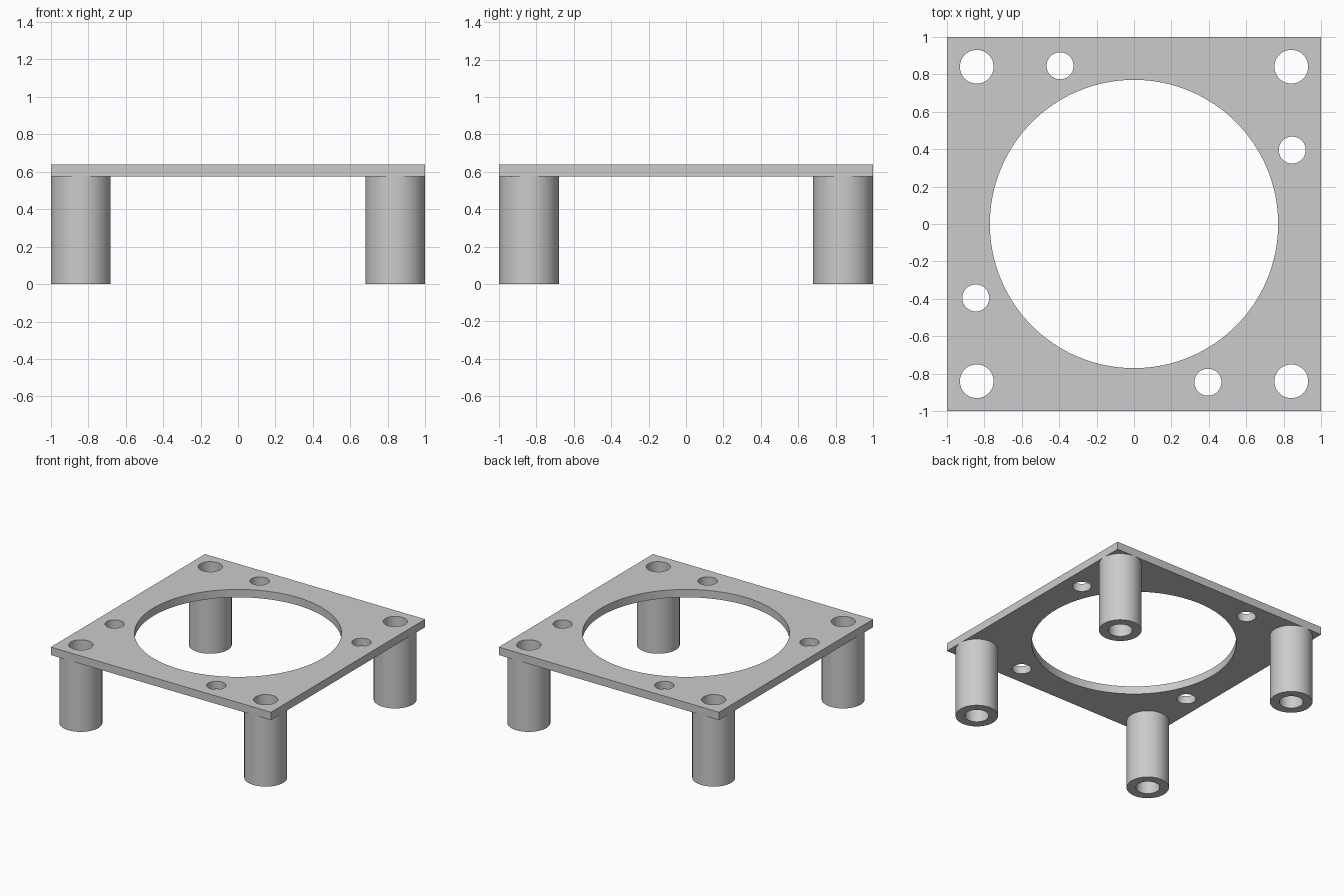
import bpy
import bmesh
from math import cos, sin, pi, radians
from mathutils import Matrix

cube = bpy.data.objects.get("Cube")
if cube:
    bpy.data.objects.remove(cube, do_unlink=True)

PLATE_BOTTOM, PLATE_TOP = 0.575, 0.64
LEG_POS, LEG_RADIUS, BORE_RADIUS = 0.84, 0.16, 0.09
SEGMENTS = 64

grey = bpy.data.materials.new("plain grey")
grey.use_nodes = True
colour = (0.6, 0.6, 0.6, 1)
grey.diffuse_color = colour
grey.node_tree.nodes["Principled BSDF"].inputs["Base Color"].default_value = colour


def make_object(name, bm):
    mesh = bpy.data.meshes.new(name)
    bmesh.ops.recalc_face_normals(bm, faces=bm.faces)
    bm.to_mesh(mesh)
    bm.free()
    mesh.materials.append(grey)
    obj = bpy.data.objects.new(name, mesh)
    bpy.context.collection.objects.link(obj)
    return obj


def smooth(obj):
    bpy.ops.object.select_all(action="DESELECT")
    obj.select_set(True)
    bpy.context.view_layer.objects.active = obj
    bpy.ops.object.shade_smooth_by_angle(angle=radians(30))


# Square top plate
bm = bmesh.new()
thickness = PLATE_TOP - PLATE_BOTTOM
middle = (PLATE_TOP + PLATE_BOTTOM) / 2
bmesh.ops.create_cube(bm, size=1, matrix=Matrix.Translation((0, 0, middle))
                      @ Matrix.Diagonal((2, 2, thickness, 1)))
plate = make_object("top_plate", bm)

# Cutters: large opening, corner bores and four offset screw holes
corners = [(x, y) for x in (-LEG_POS, LEG_POS) for y in (-LEG_POS, LEG_POS)]
holes = [(0, 0, 0.77, 128)]
holes += [(x, y, BORE_RADIUS, SEGMENTS) for x, y in corners]
for i in range(4):
    c, s = round(cos(i * pi / 2)), round(sin(i * pi / 2))
    x, y = 0.395, -0.845
    holes.append((x * c - y * s, x * s + y * c, 0.072, SEGMENTS))

bm = bmesh.new()
for x, y, radius, count in holes:
    bmesh.ops.create_cone(bm, cap_ends=True, segments=count, radius1=radius,
                          radius2=radius, depth=0.3,
                          matrix=Matrix.Translation((x, y, middle)))
cutter = make_object("hole_cutter", bm)
cutter.hide_render = True

cut = plate.modifiers.new("holes", "BOOLEAN")
cut.operation = "DIFFERENCE"
cut.solver = "EXACT"
cut.object = cutter
bpy.context.view_layer.objects.active = plate
bpy.ops.object.modifier_apply(modifier=cut.name)
bpy.data.objects.remove(cutter, do_unlink=True)
smooth(plate)


# Hollow legs, open where they meet the plate
def make_leg(name, x, y):
    bm = bmesh.new()
    profile = [(LEG_RADIUS, PLATE_BOTTOM), (LEG_RADIUS, 0),
               (BORE_RADIUS, 0), (BORE_RADIUS, PLATE_BOTTOM)]
    rings = []
    for radius, z in profile:
        angles = [2 * pi * i / SEGMENTS for i in range(SEGMENTS)]
        rings.append([bm.verts.new((radius * cos(a), radius * sin(a), z))
                      for a in angles])
    for upper, lower in zip(rings, rings[1:]):
        for i in range(SEGMENTS):
            j = (i + 1) % SEGMENTS
            bm.faces.new((upper[i], lower[i], lower[j], upper[j]))
    leg = make_object(name, bm)
    leg.location = (x, y, 0)
    smooth(leg)


for x, y in corners:
    side = "left" if x > 0 else "right"
    end = "front" if y < 0 else "back"
    make_leg(f"{end}_{side}_leg", x, y)
